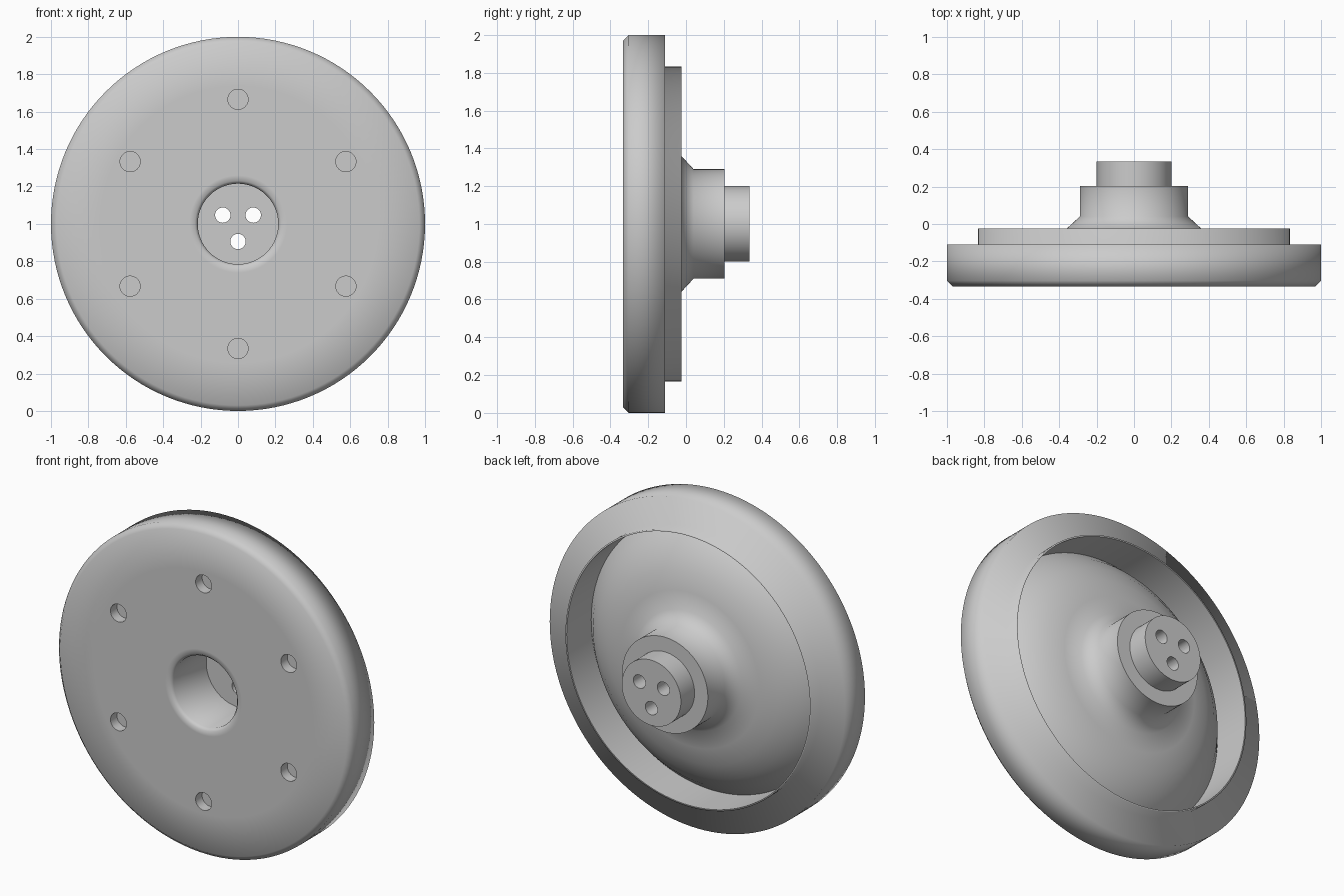
import bpy, bmesh
from math import sin, cos, pi, radians, hypot
from mathutils import Matrix

if "Cube" in bpy.data.objects:
    bpy.data.objects.remove(bpy.data.objects["Cube"])

CZ = 1.0  # height of the wheel axis


def lathe(name, profile, segments=128):
    """Revolve a list of (radius, y) points about the horizontal y axis."""
    bm = bmesh.new()
    verts = [bm.verts.new((r, y, CZ)) for r, y in profile]
    edges = [bm.edges.new(p) for p in zip(verts, verts[1:])]
    bmesh.ops.spin(bm, geom=verts + edges, cent=(0, 0, CZ), axis=(0, 1, 0),
                   angle=2 * pi, steps=segments, use_merge=False)
    bmesh.ops.remove_doubles(bm, verts=bm.verts, dist=0.0002)
    bmesh.ops.recalc_face_normals(bm, faces=bm.faces)
    mesh = bpy.data.meshes.new(name)
    bm.to_mesh(mesh)
    bm.free()
    obj = bpy.data.objects.new(name, mesh)
    bpy.context.collection.objects.link(obj)
    return obj


def drill(bm, x, z, radius, y0, y1):
    """Add one cylinder along y to the cutter mesh."""
    mat = Matrix.Translation((x, (y0 + y1) / 2, z)) @ Matrix.Rotation(pi / 2, 4, 'X')
    bmesh.ops.create_cone(bm, cap_ends=True, segments=32, radius1=radius,
                          radius2=radius, depth=y1 - y0, matrix=mat)


# Wheel body: bore, front face, tread, flange, domed hollow back, hub, stub
wheel = lathe("wheel_body", [
    (0, 0.0), (0.215, 0.0), (0.215, -0.315), (0.23, -0.333),
    (0.26, -0.333), (0.74, -0.333), (0.97, -0.333), (1.0, -0.303), (1.0, -0.11),
    (0.833, -0.11), (0.833, -0.023), (0.824, -0.023), (0.824, -0.26),
    (0.76, -0.185), (0.68, -0.12), (0.58, -0.07), (0.47, -0.04), (0.36, -0.025),
    (0.29, 0.04), (0.29, 0.203), (0.20, 0.203), (0.20, 0.335), (0, 0.335)])

# Cutters: six blind bolt recesses and three holes through the hub
cut = bmesh.new()
for i in range(6):
    a = pi / 2 + i * pi / 3
    drill(cut, 0.666 * cos(a), CZ + 0.666 * sin(a), 0.054, -0.40, -0.27)
for i in range(3):
    a = -pi / 2 + i * 2 * pi / 3
    drill(cut, 0.094 * cos(a), CZ + 0.094 * sin(a), 0.041, -0.20, 0.45)
cut_mesh = bpy.data.meshes.new("hole_cutters")
cut.to_mesh(cut_mesh)
cut.free()
cutter = bpy.data.objects.new("hole_cutters", cut_mesh)
bpy.context.collection.objects.link(cutter)
cutter.hide_render = True

mod = wheel.modifiers.new("holes", 'BOOLEAN')
mod.operation = 'DIFFERENCE'
mod.solver = 'EXACT'
mod.object = cutter
bpy.context.view_layer.objects.active = wheel
wheel.select_set(True)
bpy.ops.object.modifier_apply(modifier=mod.name)
bpy.data.objects.remove(cutter)

# Smooth shading, with a soft blend across the rear flange step
bpy.ops.object.shade_smooth_by_angle(angle=radians(60))
mesh = wheel.data
for e in mesh.edges:
    pts = [mesh.vertices[v].co for v in e.vertices]
    if all(p.y > -0.15 and hypot(p.x, p.z - CZ) > 0.828 for p in pts):
        e.use_edge_sharp = False
